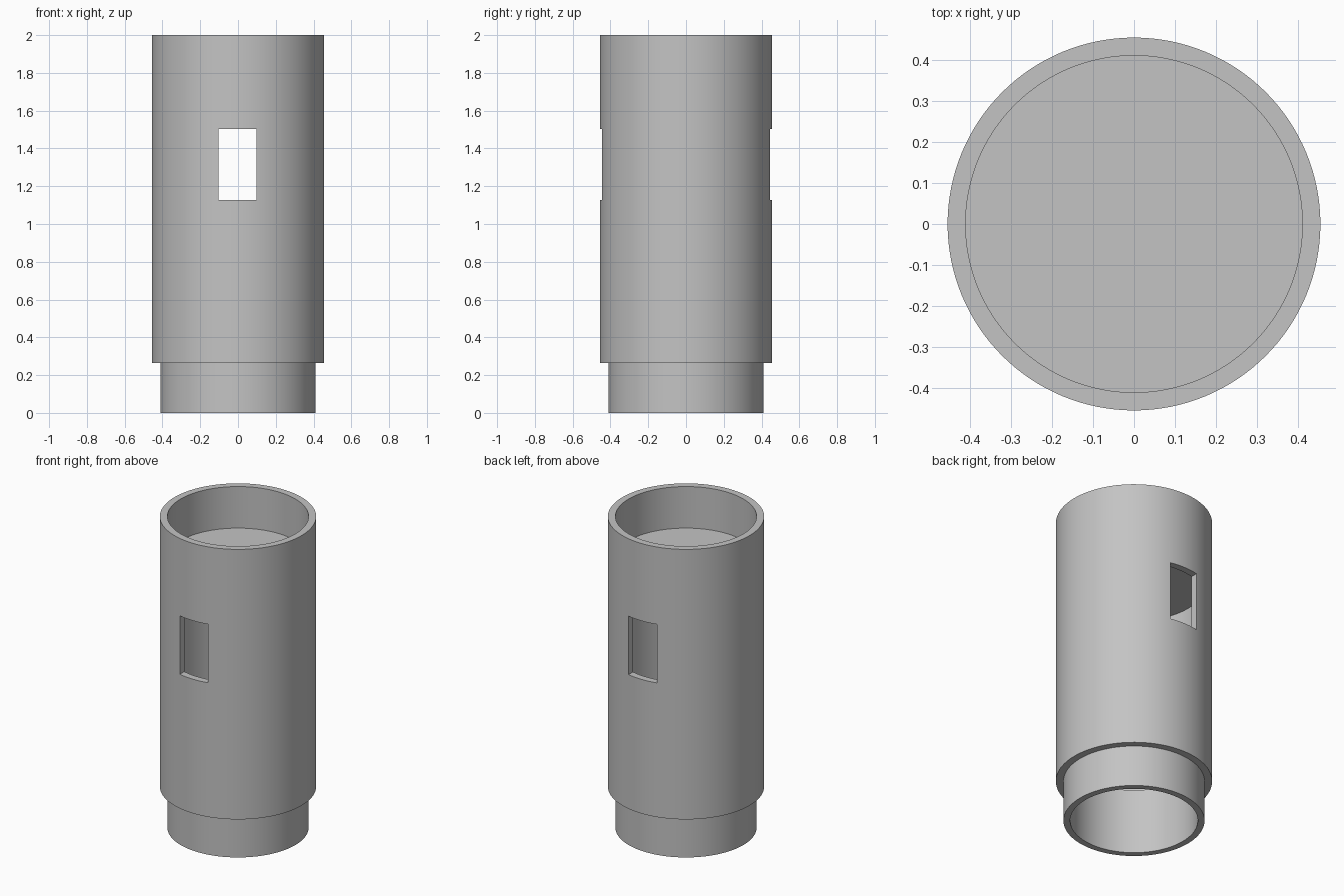
import bpy
import bmesh
import math
from mathutils import Vector

old = bpy.data.objects.get("Cube")
if old:
    bpy.data.objects.remove(old, do_unlink=True)

OUTER, SOCKET, BORE = 0.455, 0.411, 0.372
SEGMENTS = 128

grey = bpy.data.materials.new("plain grey")
grey.use_nodes = True
colour = (0.55, 0.55, 0.55, 1)
grey.diffuse_color = colour
grey.node_tree.nodes["Principled BSDF"].inputs["Base Color"].default_value = colour


def add_object(name, bm):
    bmesh.ops.recalc_face_normals(bm, faces=bm.faces)
    mesh = bpy.data.meshes.new(name)
    bm.to_mesh(mesh)
    bm.free()
    mesh.materials.append(grey)
    obj = bpy.data.objects.new(name, mesh)
    bpy.context.collection.objects.link(obj)
    return obj


def lathe(name, profile):
    """Revolve a radius/height profile around the z axis."""
    bm = bmesh.new()
    verts = [bm.verts.new((r, 0, z)) for r, z in profile]
    edges = [bm.edges.new(pair) for pair in zip(verts, verts[1:])]
    bmesh.ops.spin(bm, geom=verts + edges, cent=(0, 0, 0), axis=(0, 0, 1),
                   angle=math.tau, steps=SEGMENTS, use_duplicate=False)
    bmesh.ops.remove_doubles(bm, verts=bm.verts, dist=0.0001)
    return add_object(name, bm)


# Tube: chamber ceiling, bored neck, outer shell, top socket and its floor
tube = lathe("tube_body", [
    (0, 1.58), (SOCKET, 1.58), (SOCKET, 0.42), (BORE, 0.42), (BORE, 0),
    (SOCKET, 0), (SOCKET, 0.265), (OUTER, 0.265), (OUTER, 2),
    (SOCKET, 2), (SOCKET, 1.733), (0, 1.733),
])

# Window cut straight through front and back walls
bm = bmesh.new()
bmesh.ops.create_cube(bm, size=1)
bmesh.ops.scale(bm, vec=(0.2, 1.2, 0.376), verts=bm.verts)
bmesh.ops.translate(bm, vec=Vector((-0.003, 0, 1.315)), verts=bm.verts)
cutter = add_object("window_cutter", bm)
cutter.hide_render = True

cut = tube.modifiers.new("windows", 'BOOLEAN')
cut.operation = 'DIFFERENCE'
cut.solver = 'EXACT'
cut.object = cutter

bpy.ops.object.select_all(action='DESELECT')
tube.select_set(True)
bpy.context.view_layer.objects.active = tube
bpy.ops.object.modifier_apply(modifier=cut.name)
bpy.data.objects.remove(cutter, do_unlink=True)
bpy.ops.object.shade_smooth_by_angle(angle=math.radians(30))
